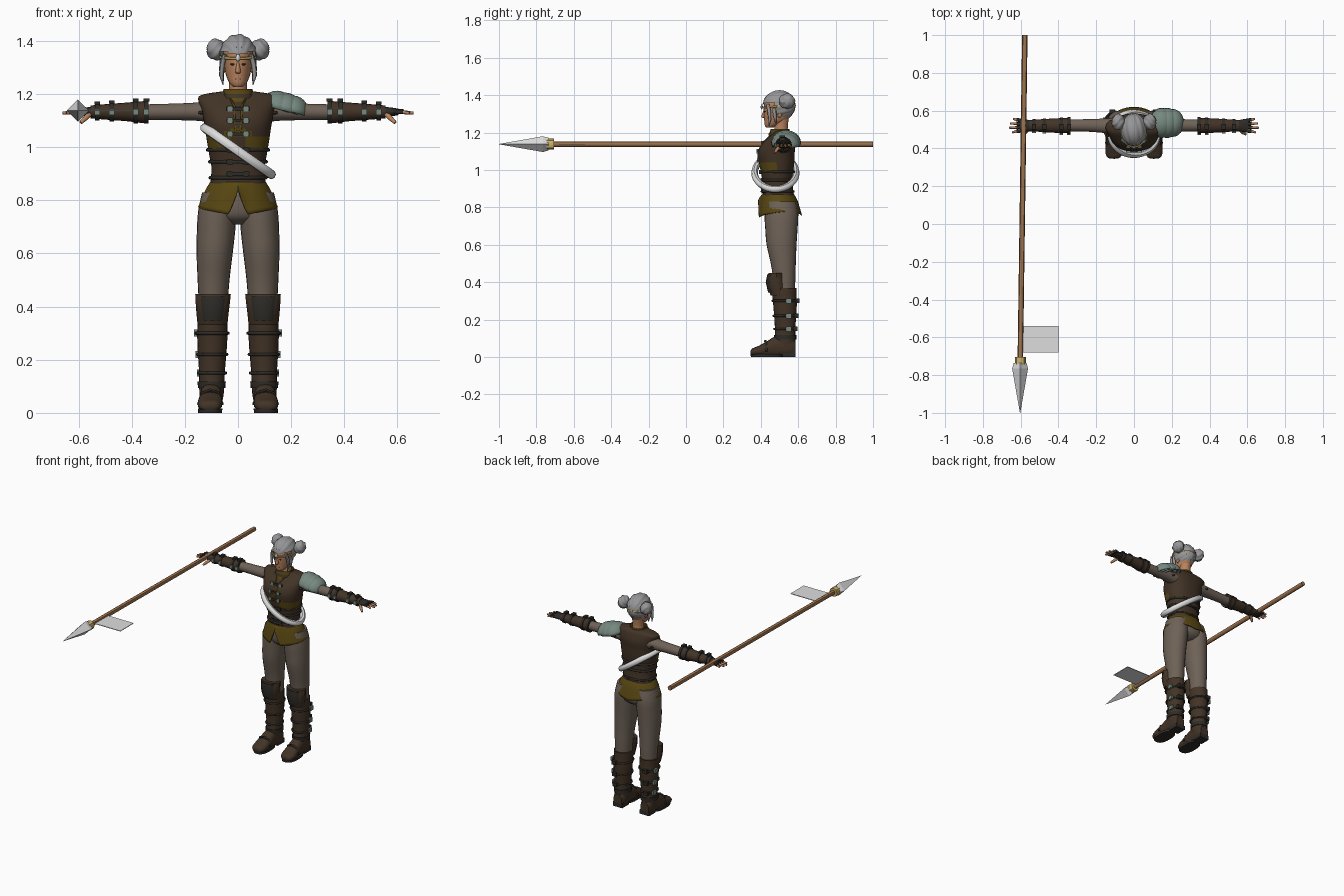
import bpy, bmesh, math
from mathutils import Vector, Matrix
from mathutils.bvhtree import BVHTree

if "Cube" in bpy.data.objects:
    bpy.data.objects.remove(bpy.data.objects["Cube"])

def lin(c):
    c /= 255
    return c / 12.92 if c <= 0.04045 else ((c + 0.055) / 1.055) ** 2.4

def material(name, *rgb):
    m = bpy.data.materials.new(name)
    m.diffuse_color = (*[lin(c) for c in rgb], 1)
    m.use_nodes = True
    m.node_tree.nodes["Principled BSDF"].inputs["Base Color"].default_value = m.diffuse_color
    return m

LEATHER = material("dark leather", 66, 51, 38)
OLIVE = material("olive cloth", 88, 71, 18)
CLOTH = material("taupe cloth", 110, 98, 87)
SKIN = material("skin", 184, 130, 94)
HAIR = material("grey hair", 150, 150, 152)
GOLD = material("gold", 205, 178, 105)
WHITE = material("pale metal", 222, 222, 222)
TEAL = material("grey green plate", 118, 137, 128)
WOOD = material("wood", 158, 115, 78)
DARK = material("dark strap", 45, 43, 39)

def finish(bm, name, mats, smooth=True, sx=1):
    if sx < 0:
        bmesh.ops.scale(bm, vec=(-1, 1, 1), verts=bm.verts)
    bmesh.ops.recalc_face_normals(bm, faces=bm.faces)
    me = bpy.data.meshes.new(name)
    bm.to_mesh(me)
    bm.free()
    ob = bpy.data.objects.new(name, me)
    bpy.context.collection.objects.link(ob)
    for m in mats if isinstance(mats, tuple) else (mats,):
        me.materials.append(m)
    if smooth:
        bpy.ops.object.select_all(action='DESELECT')
        ob.select_set(True)
        bpy.context.view_layer.objects.active = ob
        bpy.ops.object.shade_smooth_by_angle(angle=math.radians(45))
    return ob

def spline(rows, sub):
    """Catmull-Rom interpolation of section rows."""
    out = []
    for i in range(len(rows) - 1):
        p = [rows[max(0, min(len(rows) - 1, i + k))] for k in (-1, 0, 1, 2)]
        for s in range(sub):
            t = s / sub
            out.append([0.5 * (2 * b + (c - a) * t + (2*a - 5*b + 4*c - d) * t*t + (3*b - a - 3*c + d) * t**3)
                        for a, b, c, d in zip(*p)])
    return out + [list(rows[-1])]

def loft(name, rows, mats, axis='z', n=24, power=2, sub=4, cap=True, sx=1, post=None, rule=None):
    """Sections (position, centre a, centre b, radius a, radius b) along an axis."""
    bm = bmesh.new()
    rings = []
    for t, a, b, ra, rb in spline(rows, sub):
        ring = []
        for k in range(n):
            w = 2 * math.pi * k / n
            c, s = math.cos(w), math.sin(w)
            u = a + ra * math.copysign(abs(c) ** (2 / power), c)
            v = b + rb * math.copysign(abs(s) ** (2 / power), s)
            co = {'z': (u, v, t), 'x': (t, u, v), 'y': (u, t, v)}[axis]
            ring.append(bm.verts.new(post(*co) if post else co))
        rings.append(ring)
    for r, q in zip(rings, rings[1:]):
        for k in range(n):
            bm.faces.new((r[k], r[(k + 1) % n], q[(k + 1) % n], q[k]))
    if cap:
        bm.faces.new(rings[0])
        bm.faces.new(rings[-1])
    if rule:
        for f in bm.faces:
            f.material_index = rule(f.calc_center_median())
    return finish(bm, name, mats, sx=sx)

def ball(name, c, r, mat, post=None, keep=None, rot=0, sx=1, seg=24):
    bm = bmesh.new()
    bmesh.ops.create_uvsphere(bm, u_segments=seg, v_segments=seg // 2, radius=1)
    if keep:
        bmesh.ops.delete(bm, geom=[f for f in bm.faces if not keep(f.calc_center_median())], context='FACES')
    for v in bm.verts:
        if post:
            v.co *= post(v.co)
        v.co = Vector(c) + Matrix.Rotation(rot, 3, 'Y') @ Vector([a * b for a, b in zip(v.co, r)])
    return finish(bm, name, mat, sx=sx)

def box(name, c, size, mat, rot=0, sx=1, axis='Y'):
    bm = bmesh.new()
    bmesh.ops.create_cube(bm, size=1)
    bmesh.ops.transform(bm, matrix=Matrix.Translation(c) @ Matrix.Rotation(rot, 4, axis)
                        @ Matrix.Diagonal((*size, 1)), verts=bm.verts)
    return finish(bm, name, mat, smooth=False, sx=sx)

def tube(name, pts, r, mat, closed=False, sx=1, taper=None):
    cu = bpy.data.curves.new(name, 'CURVE')
    cu.dimensions, cu.bevel_depth, cu.bevel_resolution, cu.use_fill_caps = '3D', r, 2, True
    sp = cu.splines.new('POLY')
    sp.points.add(len(pts) - 1)
    for i, p in enumerate(pts):
        sp.points[i].co = (p[0] * sx, p[1], p[2], 1)
        sp.points[i].radius = taper[i] if taper else 1
    sp.use_cyclic_u = closed
    tmp = bpy.data.objects.new(name, cu)
    bpy.context.collection.objects.link(tmp)
    bm = bmesh.new()
    bm.from_mesh(tmp.evaluated_get(bpy.context.evaluated_depsgraph_get()).to_mesh())
    bpy.data.objects.remove(tmp)
    return finish(bm, name, mat)

def hoop(name, c, rx, ry, r, mat, slope=0, tilt=0, sx=1):
    """Ellipse tube; slope lifts z with x, tilt lifts z with y."""
    pts = []
    for k in range(40):
        x, y = rx * math.cos(k * math.pi / 20), ry * math.sin(k * math.pi / 20)
        pts.append((c[0] + x, c[1] + y, c[2] + slope * x + tilt * y))
    return tube(name, pts, r, mat, True, sx)

# Vest with olive panels at the front
def vest_rule(p):
    x = abs(p.x)
    low = 0.99 + 0.015 * (1 - x / 0.12)
    return int(p.y < 0.49 and 0.03 < x and low < p.z < low + 0.045 or p.y < 0.47 and x < 0.05 and 1.04 < p.z < 1.075 - x / 3)

vest = loft("vest", [(0.85, 0, .495, .105, .085), (0.92, 0, .49, .1, .08), (0.97, 0, .487, .108, .083),
                     (1.03, 0, .485, .118, .093), (1.09, 0, .483, .127, .098), (1.14, 0, .495, .137, .088),
                     (1.185, 0, .512, .15, .058), (1.2, 0, .515, .125, .045), (1.21, 0, .512, .06, .035)],
            (LEATHER, OLIVE), n=64, power=2.3, sub=6, rule=vest_rule)
surface = BVHTree.FromObject(vest, bpy.context.evaluated_depsgraph_get())

def front(x, z):
    hit = surface.ray_cast(Vector((x, -1, z)), Vector((0, 1, 0)))[0]
    return hit.y if hit else 0.43

# Collar, belts, lacing and buckles
loft("collar", [(1.165, 0, .497, .07, .062), (1.195, 0, .5, .058, .053), (1.22, 0, .502, .055, .05)], OLIVE, cap=False)
loft("collar_trim", [(1.185, 0, .499, .064, .059), (1.2, 0, .5, .061, .056)], LEATHER, cap=False)
for z, rx, ry in ((.885, .104, .084), (.945, .106, .084), (.99, .114, .088)):
    hoop("waist_strap", (0, .49, z), rx, ry, .007, DARK)
for z in (.9, .945, .99, 1.05, 1.1, 1.145):
    box("lace_strap", (0, front(.02, z) - .003, z), (.085, .01, .012), DARK)
    for s in (-1, 1):
        box("lace_buckle", (.03 * s, front(.03, z) - .006, z), (.018, .01, .022), TEAL if z > 1 else DARK)
for s in (-1, 1):
    tube("vest_edge", [(x, front(x, z) - .001, z) for x, z in ((.006, 1.05), (.014, 1.1), (.012, 1.15), (.03, 1.185))],
         .004, OLIVE, sx=s)
    hoop("armhole_trim", (.139, .515, 1.13), .006, .05, .006, LEATHER, sx=s)

# Flared skirt with a front notch
def skirt_shape(x, y, z):
    f = (.87 - z) / .12
    bottom = .74 + .2 * abs(x) + .1 * max(0, y - .45)
    if y < .5:
        bottom += .1 * max(0, 1 - abs(x) / .036)
    return x, y, .87 - f * (.87 - bottom)

skirt = loft("skirt", [(.87, 0, .493, .104, .085), (.83, 0, .498, .124, .1), (.75, 0, .503, .15, .117)], OLIVE,
             n=96, sub=4, cap=False, post=skirt_shape)
skirt.modifiers.new("thickness", 'SOLIDIFY').thickness = .006
loft("hips", [(.87, 0, .5, .09, .07), (.8, 0, .508, .125, .09), (.74, 0, .512, .12, .085), (.71, 0, .515, .05, .05)], CLOTH)

# Pale slung hoop around the chest
hoop("slung_hoop", (0, .478, .985), .125, .111, .018, WHITE, slope=-.7)

# Head, hair, face
loft("neck", [(1.17, 0, .512, .042, .042), (1.22, 0, .508, .034, .036), (1.28, 0, .51, .036, .04)], SKIN)
loft("head", [(1.226, 0, .447, .016, .018), (1.24, 0, .458, .031, .037), (1.27, 0, .482, .045, .064),
              (1.31, 0, .492, .052, .077), (1.36, 0, .5, .056, .08), (1.4, 0, .5, .04, .055)], SKIN)
loft("nose", [(1.318, 0, .42, .005, .006), (1.285, 0, .414, .01, .012), (1.278, 0, .42, .007, .006)], SKIN, n=10)
box("mouth", (0, .423, 1.257), (.024, .006, .005), LEATHER)

def ridges(k, amp):
    return lambda v: 1 + amp * math.sin(k * math.atan2(v.x, v.z + .2) + 3 * v.y)

ball("hair_cap", (0, .498, 1.345), (.069, .087, .08), HAIR, post=ridges(14, .025), seg=64,
     keep=lambda p: p.z > -.8 and (p.z > .02 + .22 * abs(p.x) or p.y > -.3 + .2 * (-p.z)))
hoop("headband", (0, .495, 1.34), .068, .088, .005, GOLD, tilt=.06)
ball("headband_gem", (0, .405, 1.337), (.009, .006, .014), WHITE, seg=12)
for s in (-1, 1):
    ball("hair_bun", (.083, .54, 1.368), (.035, .042, .04), HAIR, sx=s, seg=32,
         post=lambda v: 1 + .06 * math.sin(5 * math.atan2(v.y, v.z) + 6 * v.x))
    tube("side_lock", [(.05, .437, 1.35), (.06, .445, 1.31), (.063, .448, 1.27), (.056, .442, 1.235)], .01, HAIR,
         sx=s, taper=[.9, 1, .8, .2])
    tube("side_lock_back", [(.06, .47, 1.33), (.062, .475, 1.29), (.056, .48, 1.25)], .01, HAIR, sx=s, taper=[1, 1, .3])
    ball("eye", (.02, .421, 1.312), (.01, .004, .004), DARK, sx=s, seg=12)
    ball("ear", (.052, .5, 1.3), (.007, .014, .02), SKIN, sx=s, seg=12)

for s in (-1, 1):
    # Arms with bracers and gloves
    loft("sleeve", [(.1, .515, 1.135, .045, .042), (.16, .52, 1.134, .038, .034), (.25, .522, 1.133, .033, .031),
                    (.36, .522, 1.132, .031, .029)], CLOTH, 'x', sx=s)
    loft("bracer", [(.337, .521, 1.132, .041, .042), (.36, .521, 1.132, .04, .041), (.42, .521, 1.133, .038, .035),
                    (.5, .521, 1.133, .033, .029), (.555, .521, 1.133, .03, .024)], LEATHER, 'x', n=16, sx=s)
    for x, r in ((.345, .042), (.385, .041), (.475, .034), (.53, .031)):
        loft("bracer_strap", [(x - .008, .521, 1.133, r + .003, r + .002), (x + .008, .521, 1.133, r + .003, r + .002)],
             DARK, 'x', sx=s, sub=1)
        box("bracer_buckle", (x, .515, 1.136 + r), (.022, .03, .012), DARK, sx=s)
        box("bracer_side_buckle", (x, .519 - r, 1.133), (.02, .012, .022), TEAL, sx=s)
    loft("glove", [(.54, .521, 1.133, .026, .02), (.58, .521, 1.133, .034, .016), (.605, .521, 1.133, .034, .012)],
         DARK, 'x', n=16, sx=s)
    for i in range(4):
        y, end = .494 + .018 * i, (.645, .66, .657, .64)[i]
        tube("finger_glove", [(.595, y, 1.134), (.622, y + (i - 1.5) * .003, 1.134)], .0095, DARK, sx=s)
        tube("finger", [(.61, y, 1.134), (end, y + (i - 1.5) * .006, 1.128)], .0075, SKIN, sx=s, taper=[1, .75])
    tube("thumb", [(.555, .505, 1.128), (.575, .485, 1.108), (.592, .475, 1.092)], .0095, SKIN, sx=s, taper=[1.1, 1, .7])

    # Trouser legs
    loft("trouser_leg", [(.83, .065, .508, .07, .08), (.76, .077, .51, .073, .09), (.68, .083, .51, .072, .086),
                         (.6, .088, .511, .068, .08), (.5, .092, .52, .06, .067), (.42, .093, .525, .055, .06),
                         (.33, .094, .525, .05, .055)], CLOTH, sx=s)

    # Tall boots, knee guards, straps, feet
    loft("boot_shaft", [(.37, .096, .527, .057, .064), (.34, .096, .526, .057, .065), (.26, .097, .53, .056, .062),
                        (.16, .098, .53, .049, .055), (.09, .099, .53, .047, .055), (.05, .1, .535, .043, .05)],
         LEATHER, n=20, sx=s)
    loft("knee_guard", [(.33, .096, .495, .056, .045), (.37, .096, .487, .06, .052), (.41, .095, .482, .064, .052),
                        (.448, .094, .485, .067, .046)], LEATHER, n=10, sub=2, sx=s)
    loft("knee_plate", [(.345, .096, .455, .036, .016), (.4, .095, .445, .042, .019), (.44, .094, .45, .046, .016)],
         DARK, n=8, sub=1, sx=s)
    loft("ankle_cuff", [(.093, .099, .53, .052, .06), (.118, .099, .53, .053, .06)], DARK, n=20, sub=1, sx=s)
    for z, r in ((.15, .056), (.22, .061), (.3, .066)):
        hoop("boot_strap", (.097, .528, z), r - .006, r, .006, DARK, sx=s)
        box("boot_buckle", (.115, .53 + r, z), (.03, .022, .024), DARK, sx=s)
        box("boot_side_buckle", (.097 + r - .004, .55, z), (.012, .03, .026), TEAL, sx=s)
    loft("boot_foot", [(.585, .1, .045, .03, .04), (.55, .1, .055, .042, .055), (.48, .102, .055, .041, .055),
                       (.43, .104, .042, .044, .04), (.385, .106, .032, .046, .026), (.355, .107, .027, .036, .019),
                       (.346, .107, .025, .02, .01)], LEATHER, 'y', n=20, power=2.4, sx=s)
    loft("boot_sole", [(0, .105, .43, .045, .083), (.016, .105, .43, .046, .085)], DARK, sub=1, power=2.6, sx=s)
    box("boot_heel", (.1, .55, .014), (.07, .07, .028), DARK, sx=s)
    tube("foot_strap", [(.06, .43, .03), (.075, .428, .075), (.105, .424, .085), (.135, .428, .073), (.148, .43, .03)],
         .007, DARK, sx=s)

# Layered shoulder plate on one side
for i, (x, z, r) in enumerate(((.145, 1.145, .066), (.175, 1.138, .066), (.205, 1.133, .06))):
    plate = ball("shoulder_plate", (x, .535, z), (r, r + .014, r + .002), TEAL, rot=.3, keep=lambda p: p.z > -.05)
    plate.modifiers.new("thickness", 'SOLIDIFY').thickness = .005

# Spear: shaft, ferrule, four-sided tip and pennant
tube("spear_shaft", [(-.578, 1, 1.138), (-.602, -.72, 1.138)], .0145, WOOD)
tube("spear_ferrule", [(-.602, -.705, 1.138), (-.602, -.745, 1.138)], .029, GOLD)
bm = bmesh.new()
rings = [[bm.verts.new((-.603 + r * math.cos(k * math.pi / 2), y, 1.138 + r * math.sin(k * math.pi / 2)))
          for k in range(4)] for y, r in ((-.735, .034), (-.765, .042), (-1, .001))]
for a, b in zip(rings, rings[1:]):
    for k in range(4):
        bm.faces.new((a[k], a[(k + 1) % 4], b[(k + 1) % 4], b[k]))
bm.faces.new(rings[0])
bm.faces.new(rings[2])
finish(bm, "spear_tip", WHITE, smooth=False)
box("pennant", (-.497, -.61, 1.138), (.195, .14, .004), WHITE)
